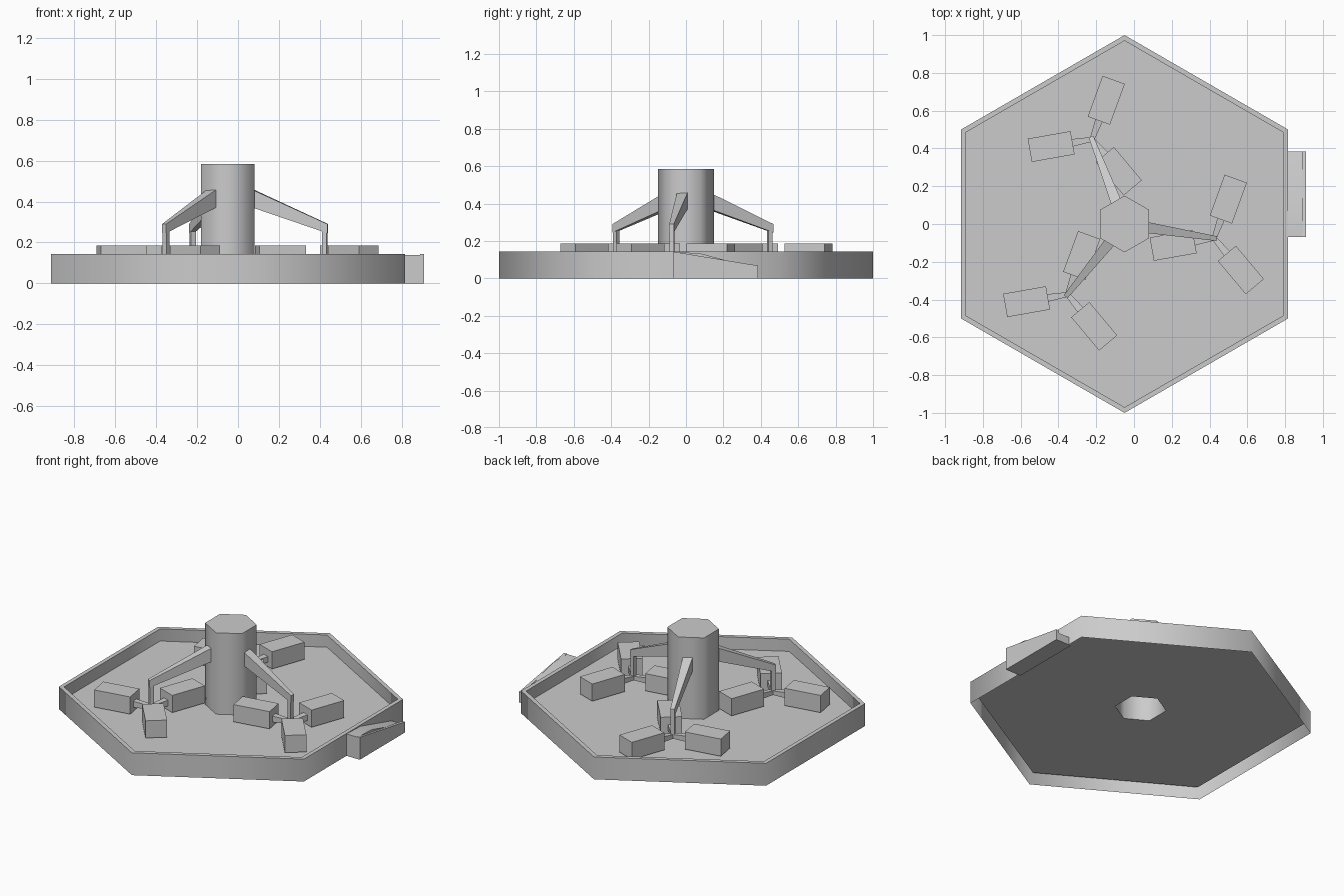
import bpy, bmesh
from math import cos, sin, radians, pi
from mathutils import Vector

if "Cube" in bpy.data.objects:
    bpy.data.objects.remove(bpy.data.objects["Cube"])

CX = -0.05          # ride axis
ANG0 = -9           # direction of the first arm


def finish(name, verts, faces, angle=65, fix=True):
    me = bpy.data.meshes.new(name)
    me.from_pydata([tuple(v) for v in verts], [], faces)
    if fix:
        bm = bmesh.new()
        bm.from_mesh(me)
        bmesh.ops.recalc_face_normals(bm, faces=bm.faces)
        bm.to_mesh(me)
        bm.free()
    ob = bpy.data.objects.new(name, me)
    bpy.context.collection.objects.link(ob)
    bpy.context.view_layer.objects.active = ob
    bpy.ops.object.select_all(action='DESELECT')
    ob.select_set(True)
    bpy.ops.object.shade_smooth_by_angle(angle=radians(angle))
    return ob


def hex_loft(name, rings, cap=False):
    """Loft six-sided rings given as (radius, z)."""
    verts = [(CX + r * cos(pi / 6 + k * pi / 3), r * sin(pi / 6 + k * pi / 3), z)
             for r, z in rings for k in range(6)]
    faces = [(6 * i + k, 6 * i + (k + 1) % 6, 6 * i + 6 + (k + 1) % 6, 6 * i + 6 + k)
             for i in range(len(rings) - 1) for k in range(6)]
    if cap:
        faces.append(tuple(range(len(verts) - 6, len(verts))))
    return finish(name, verts, faces, fix=False)


def beam(name, p, q, size_p, size_q):
    """Tapered box from p to q; sizes are (width, height), sections upright."""
    p, q = Vector(p), Vector(q)
    d = q - p
    side = Vector((-d.y, d.x, 0)).normalized()
    verts = []
    for c, (w, h) in ((p, size_p), (q, size_q)):
        for sx, sz in ((-1, -1), (1, -1), (1, 1), (-1, 1)):
            verts.append(c + side * sx * w / 2 + Vector((0, 0, sz * h / 2)))
    faces = [(0, 1, 2, 3), (7, 6, 5, 4)] + \
            [(i, i + 4, (i + 1) % 4 + 4, (i + 1) % 4) for i in range(4)]
    return finish(name, verts, faces, angle=30)


def prism_x(name, profile, x0, x1):
    """Extrude a (y, z) profile along x."""
    n = len(profile)
    verts = [(x, y, z) for x in (x0, x1) for y, z in profile]
    faces = [tuple(range(n)), tuple(range(2 * n - 1, n - 1, -1))] + \
            [(i, i + n, (i + 1) % n + n, (i + 1) % n) for i in range(n)]
    return finish(name, verts, faces, angle=30)


def polar(c, r, deg, z):
    return (c[0] + r * cos(radians(deg)), c[1] + r * sin(radians(deg)), z)


# Hollow platform: outer wall, rim, inner wall, floor
hex_loft("platform", [(1, 0), (1, 0.143), (0.97, 0.143), (0.97, 0.065), (0.15, 0.065)])

# Central column, open underneath
hex_loft("column", [(0.15, 0.065), (0.15, 0.585)], cap=True)

# Entry ramp with an outer rail
prism_x("ramp", [(-0.07, 0), (-0.07, 0.14), (0.07, 0.135), (0.385, 0.05), (0.385, 0)], 0.80, 0.895)
prism_x("ramp_rail", [(-0.07, 0), (-0.07, 0.143), (0.385, 0.068), (0.385, 0)], 0.89, 0.91)

# Three arms, each carrying a post, a spider and three cars
for a in range(3):
    deg = ANG0 + 120 * a
    hub = polar((CX, 0), 0.48, deg, 0)
    beam(f"arm_{a}", polar((CX, 0), 0.10, deg, 0.425),
         polar((CX, 0), 0.495, deg, 0.268), (0.06, 0.09), (0.025, 0.045))
    beam(f"post_{a}", polar(hub, 0.012, deg + 180, 0.185),
         polar(hub, 0.012, deg, 0.185), (0.024, 0.16), (0.024, 0.16))
    for c in range(3):
        t = 70 + 120 * c
        beam(f"spoke_{a}_{c}", polar(hub, 0, t, 0.115), polar(hub, 0.12, t, 0.12),
             (0.025, 0.025), (0.042, 0.04))
        beam(f"car_{a}_{c}", polar(hub, 0.105, t, 0.13), polar(hub, 0.335, t, 0.13),
             (0.125, 0.11), (0.125, 0.11))
